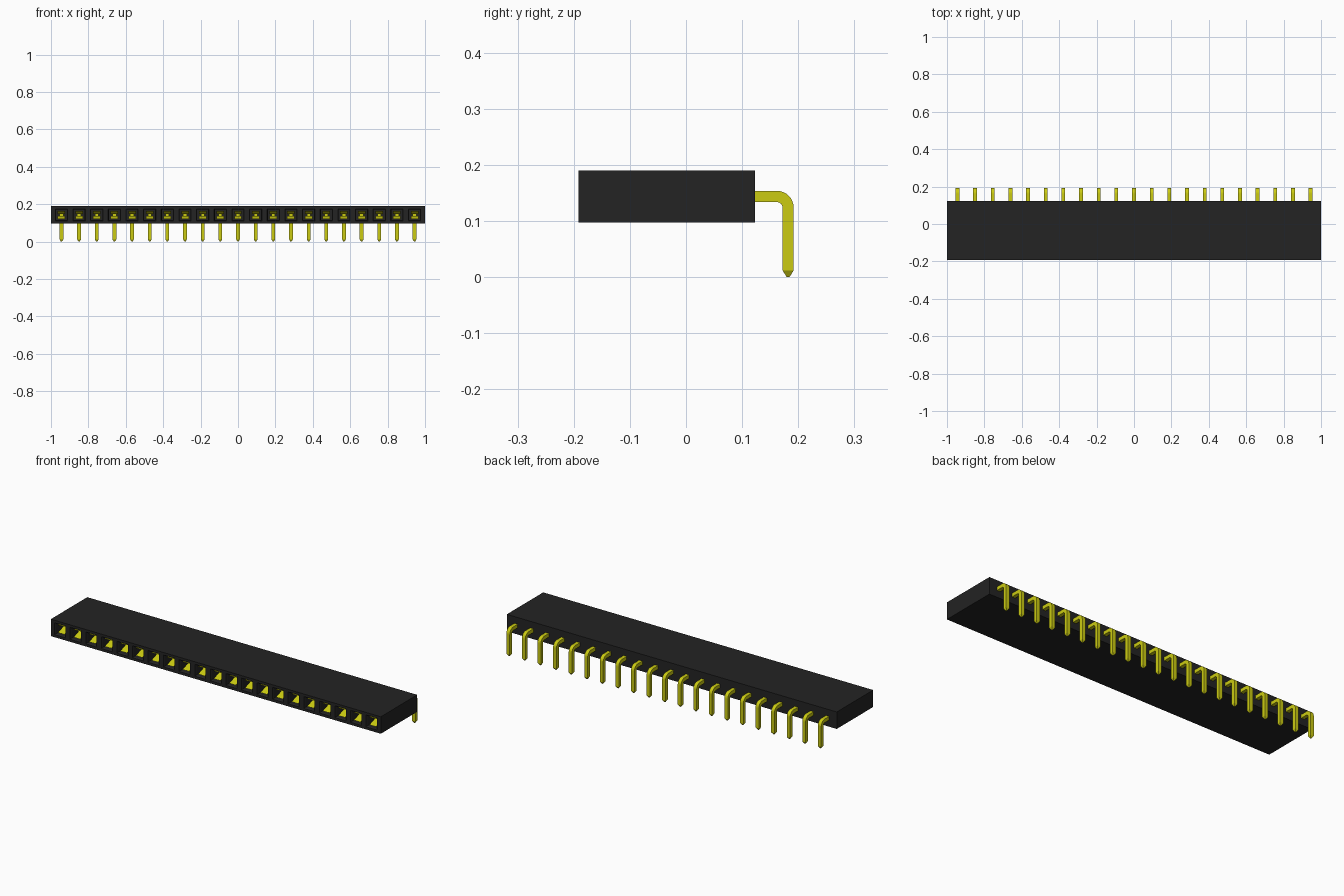
import bpy, bmesh, math
from mathutils import Matrix, Vector

if "Cube" in bpy.data.objects:
    bpy.data.objects.remove(bpy.data.objects["Cube"])

COUNT = 21
PITCH = 0.0944
Y_FRONT, Y_BACK = -0.192, 0.123
Z_LOW, Z_HIGH = 0.097, 0.19
Z_MID = (Z_LOW + Z_HIGH) / 2
PIN_HALF = 0.01


def material(name, colour):
    mat = bpy.data.materials.new(name)
    mat.use_nodes = True
    mat.diffuse_color = (*colour, 1)
    mat.node_tree.nodes["Principled BSDF"].inputs["Base Color"].default_value = (*colour, 1)
    return mat


black = material("black plastic", (0.017, 0.017, 0.017))
yellow = material("yellow metal", (0.6, 0.6, 0.006))


def finish(bm, name, mat):
    bmesh.ops.recalc_face_normals(bm, faces=bm.faces[:])
    mesh = bpy.data.meshes.new(name)
    bm.to_mesh(mesh)
    bm.free()
    mesh.materials.append(mat)
    return mesh


def place(name, mesh, location=(0, 0, 0)):
    obj = bpy.data.objects.new(name, mesh)
    obj.location = location
    bpy.context.scene.collection.objects.link(obj)
    return obj


# Housing: a box cut into cells, each with a chamfered square socket
bm = bmesh.new()
size = Vector((2, Y_BACK - Y_FRONT, Z_HIGH - Z_LOW))
centre = Vector((0, (Y_FRONT + Y_BACK) / 2, Z_MID))
bmesh.ops.create_cube(bm, size=1, matrix=Matrix.Translation(centre) @ Matrix.Diagonal((*size, 1)))
for i in range(COUNT + 1):
    bmesh.ops.bisect_plane(bm, geom=bm.verts[:] + bm.edges[:] + bm.faces[:],
                           plane_co=((i - COUNT / 2) * PITCH, 0, 0), plane_no=(1, 0, 0))
bm.normal_update()
cells = [f for f in bm.faces if f.normal.y < -0.9
         and abs(f.calc_center_median().x) < COUNT * PITCH / 2]
bmesh.ops.inset_individual(bm, faces=cells, thickness=0.020)
bmesh.ops.inset_individual(bm, faces=cells, thickness=0.005, depth=-0.008)
floors = bmesh.ops.extrude_discrete_faces(bm, faces=cells)["faces"]
bmesh.ops.translate(bm, verts=[v for f in floors for v in f.verts], vec=(0, 0.11, 0))
place("housing", finish(bm, "housing", black))

# Bent pin: a square section swept along an L path, ending in a blunt point
BEND_Y, BEND_Z, RADIUS = 0.182 - 0.02, Z_MID - 0.02, 0.02
path = [(-0.1, Z_MID, 0, 1)]
for k in range(9):
    a = math.radians(90 - k * 11.25)
    path.append((BEND_Y + RADIUS * math.cos(a), BEND_Z + RADIUS * math.sin(a), a - math.pi / 2, 1))
path += [(0.182, 0.012, -math.pi / 2, 1), (0.182, 0, -math.pi / 2, 0.25)]
bm = bmesh.new()
rings = []
for y, z, angle, scale in path:
    h = PIN_HALF * scale
    ny, nz = -math.sin(angle), math.cos(angle)
    rings.append([bm.verts.new((sx * h, y + sn * h * ny, z + sn * h * nz))
                  for sx, sn in ((-1, -1), (1, -1), (1, 1), (-1, 1))])
for a, b in zip(rings, rings[1:]):
    for k in range(4):
        bm.faces.new((a[k], a[(k + 1) % 4], b[(k + 1) % 4], b[k]))
bm.faces.new(rings[0])
bm.faces.new(rings[-1])
pin_mesh = finish(bm, "pin", yellow)
for face in pin_mesh.polygons:
    face.use_smooth = False

# Spring contact: mirrored upper and lower leaves inside a socket
leaf = [(-0.182, -0.0215), (-0.135, -0.005), (-0.09, -0.012), (-0.09, -0.0215)]
bm = bmesh.new()
for side in (1, -1):
    left, right = [[bm.verts.new((x, y, z * side)) for y, z in leaf] for x in (-0.02, 0.02)]
    bm.faces.new(left)
    bm.faces.new(right)
    for k in range(4):
        j = (k + 1) % 4
        bm.faces.new((left[k], left[j], right[j], right[k]))
contact_mesh = finish(bm, "contact", yellow)

# One pin and one contact per socket
for i in range(COUNT):
    x = (i - (COUNT - 1) / 2) * PITCH
    place(f"pin_{i + 1}", pin_mesh, (x, 0, 0))
    place(f"contact_{i + 1}", contact_mesh, (x, 0, Z_MID))
